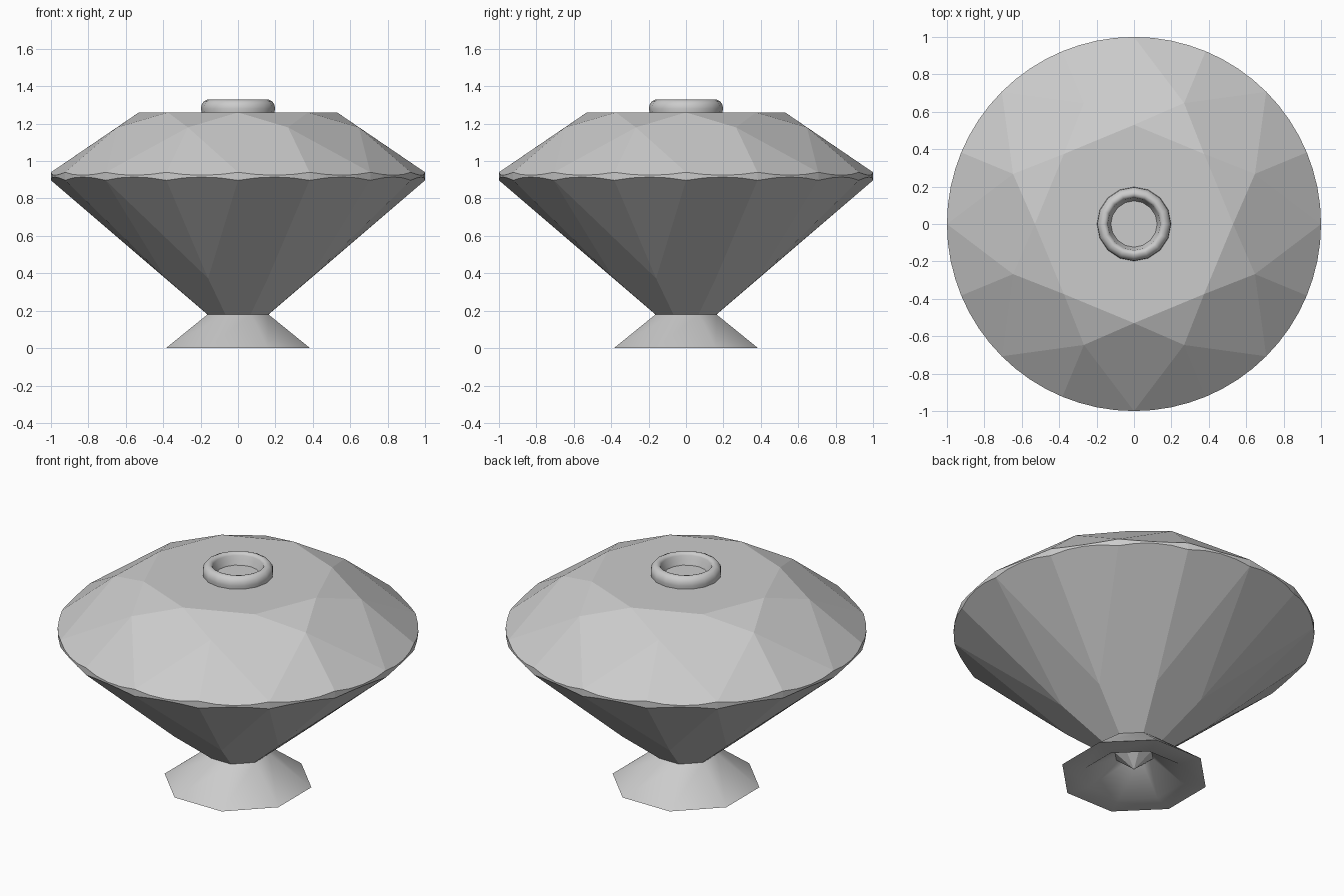
import bpy, bmesh
from math import cos, sin, pi, radians

if "Cube" in bpy.data.objects:
    bpy.data.objects.remove(bpy.data.objects["Cube"])

SEG = 4                 # girdle steps per 22.5 degrees
N = 16 * SEG


def finish(bm, name, angle):
    bmesh.ops.recalc_face_normals(bm, faces=bm.faces)
    mesh = bpy.data.meshes.new(name)
    bm.to_mesh(mesh)
    bm.free()
    ob = bpy.data.objects.new(name, mesh)
    bpy.context.collection.objects.link(ob)
    if angle:
        bpy.ops.object.select_all(action='DESELECT')
        ob.select_set(True)
        bpy.context.view_layer.objects.active = ob
        bpy.ops.object.shade_smooth_by_angle(angle=radians(angle))
    return ob


def ring(bm, r, z, n, offset=0.0):
    return [bm.verts.new((r * cos(2 * pi * i / n + offset), r * sin(2 * pi * i / n + offset), z))
            for i in range(n)]


def lathe(name, profile, n, offset, angle):
    """Revolve a closed (radius, z) profile with n sides."""
    bm = bmesh.new()
    rings = [ring(bm, r, z, n, offset) for r, z in profile]
    for a, b in zip(rings, rings[1:] + rings[:1]):
        for i in range(n):
            j = (i + 1) % n
            bm.faces.new((a[i], a[j], b[j], b[i]))
    return finish(bm, name, angle)


# Faceted gem body: table, star points, scalloped girdle, pavilion, culet
TABLE_R, TABLE_Z = 0.53, 1.26
STAR_R, STAR_Z = 0.70, 1.18
BREAK_R, BREAK_Z = 0.418, 0.373
UP_Z, LOW_Z, CULET_Z = 0.94, 0.897, 0.04


def girdle(bm, z_edge, r_in, z_in):
    """Rim where the flat girdle facets cut the unit cylinder."""
    half = pi / 16
    slope = (z_edge - z_in) / ((1 - r_in) * cos(half))
    verts = ring(bm, 1, z_edge, N)
    for i, v in enumerate(verts):
        t = (i % SEG) / SEG * 2 * half - half
        v.co.z += slope * (cos(t) - cos(half))
    return verts


bm = bmesh.new()
table = ring(bm, TABLE_R, TABLE_Z, 8)
star = ring(bm, STAR_R, STAR_Z, 8, pi / 8)
upper = girdle(bm, UP_Z, STAR_R, STAR_Z)
lower = girdle(bm, LOW_Z, BREAK_R, BREAK_Z)
brk = ring(bm, BREAK_R, BREAK_Z, 8, pi / 8)
culet = bm.verts.new((0, 0, CULET_Z))
bm.faces.new(table)
for i in range(8):
    g = 2 * SEG * i
    bm.faces.new((table[i], star[i], table[(i + 1) % 8]))
    bm.faces.new((table[i], star[i - 1], upper[g], star[i]))
    bm.faces.new((culet, brk[i], lower[g], brk[i - 1]))
    for s in (g, g + SEG):
        for k in range(s, s + SEG):
            bm.faces.new((star[i], upper[k], upper[(k + 1) % N]))
            bm.faces.new((brk[i], lower[(k + 1) % N], lower[k]))
for k in range(N):
    j = (k + 1) % N
    bm.faces.new((upper[k], lower[k], lower[j], upper[j]))
finish(bm, "gem_body", 0)

# Hollow octagonal foot around the gem's point
c = 1 / cos(pi / 8)
lathe("foot", [(0.385 * c, 0), (0.163 * c, 0.18), (0.08 * c, 0.145), (0.26 * c, 0)],
      8, pi / 8, 45)

# Rounded collar around the opening on top
lathe("neck_collar", [(0.193, 1.25), (0.198, 1.28), (0.195, 1.302), (0.182, 1.32),
                      (0.165, 1.328), (0.15, 1.325), (0.141, 1.312), (0.137, 1.29),
                      (0.125, 1.27), (0.122, 1.25)], 16, 0, 50)
